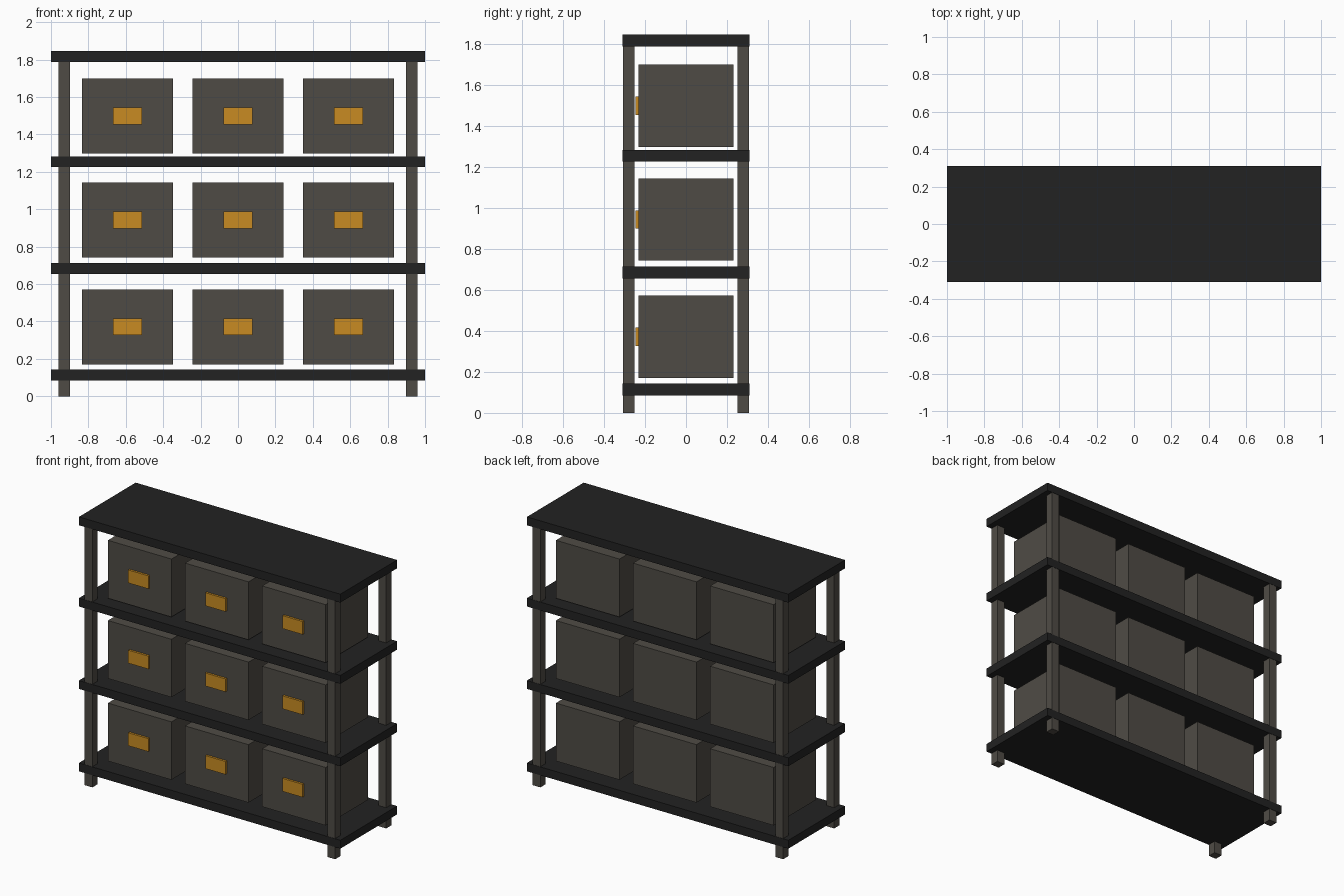
import bpy

if "Cube" in bpy.data.objects:
    bpy.data.objects.remove(bpy.data.objects["Cube"])


def material(name, rgb):
    m = bpy.data.materials.new(name)
    m.diffuse_color = (*rgb, 1.0)
    m.use_nodes = True
    m.node_tree.nodes["Principled BSDF"].inputs["Base Color"].default_value = m.diffuse_color
    return m


SHELF = material("black_shelf", (0.016, 0.016, 0.016))
GREY = material("warm_dark_grey", (0.078, 0.071, 0.060))
AMBER = material("amber_label", (0.58, 0.26, 0.016))


def box(name, x, y, z, mat):
    """Axis-aligned block from (min, max) pairs."""
    spans = (x, y, z)
    bpy.ops.mesh.primitive_cube_add(size=1, location=[(a + b) / 2 for a, b in spans])
    ob = bpy.context.object
    ob.name = name
    ob.scale = [b - a for a, b in spans]
    bpy.ops.object.transform_apply(location=False, rotation=False, scale=True)
    ob.data.materials.append(mat)
    return ob


# Four shelf boards
for i, z in enumerate((0.085, 0.655, 1.225, 1.787)):
    box(f"shelf_{i + 1}", (-1, 1), (-0.31, 0.31), (z, z + 0.058), SHELF)

# Four corner posts, running from the floor up into the top board
for sx in (-1, 1):
    for sy in (-1, 1):
        cx, cy = sx * 0.929, sy * 0.279
        side = "right" if sx > 0 else "left"
        depth = "back" if sy > 0 else "front"
        box(f"{depth}_{side}_post", (cx - 0.03, cx + 0.03),
            (cy - 0.029, cy + 0.029), (0, 1.80), GREY)

# Three storage bins per level, each with a label plate on the front
for row, z in enumerate((0.171, 0.742, 1.297)):
    for col, x in enumerate((-0.59, 0, 0.59)):
        tag = f"{row + 1}_{col + 1}"
        box(f"storage_bin_{tag}", (x - 0.243, x + 0.243),
            (-0.232, 0.232), (z, z + 0.401), GREY)
        mid = z + 0.201
        box(f"bin_label_{tag}", (x - 0.077, x + 0.077),
            (-0.247, -0.230), (mid - 0.045, mid + 0.045), AMBER)
